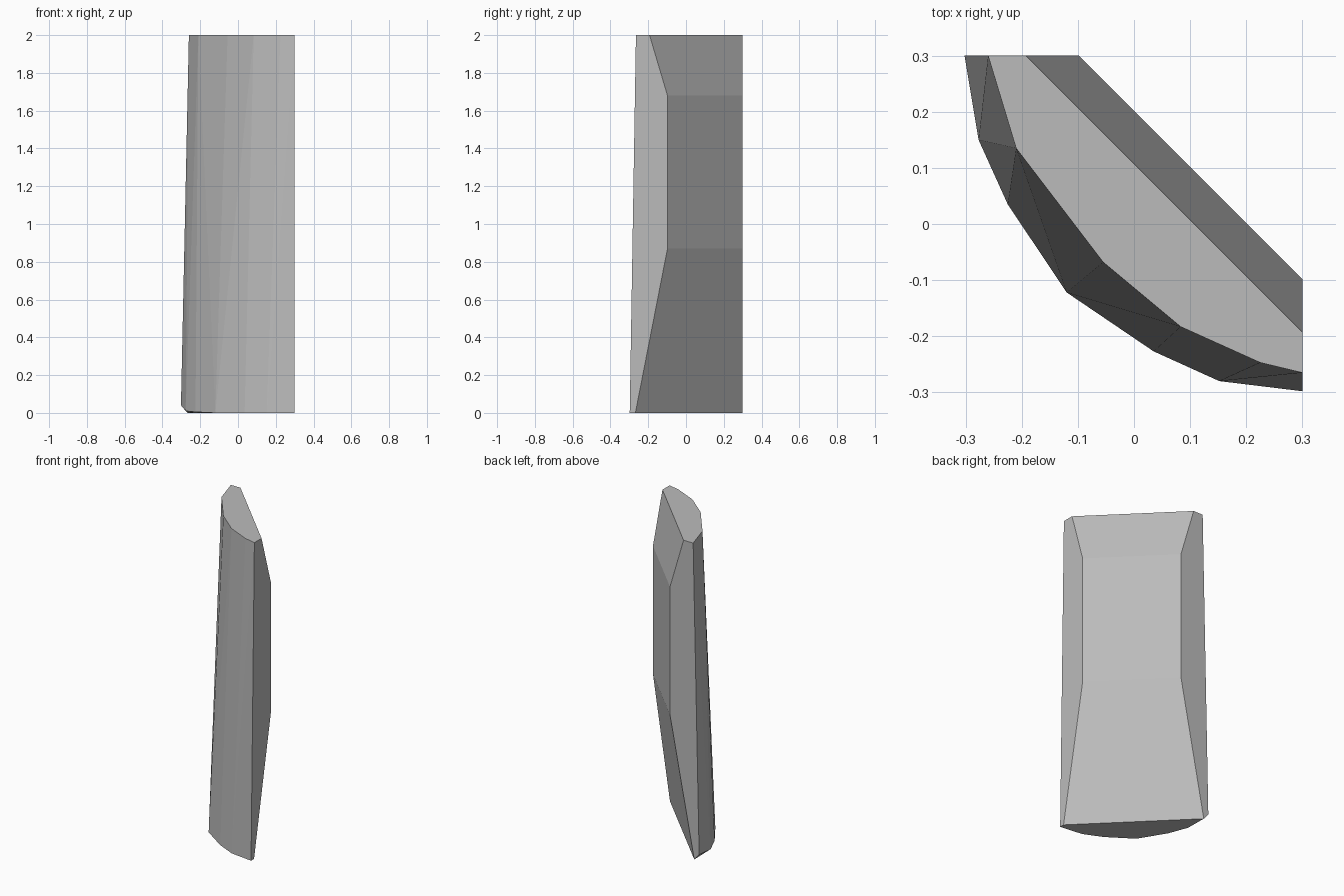
import bpy, bmesh

if "Cube" in bpy.data.objects:
    bpy.data.objects.remove(bpy.data.objects["Cube"])

# Outline of the curved outer side at the foot and at the top
foot_arc = [(-0.302, 0.3, 0.04), (-0.277, 0.15, 0.01), (-0.225, 0.035, 0.005),
            (-0.12, -0.122, 0), (0.035, -0.227, 0), (0.152, -0.28, 0), (0.3, -0.298, 0)]
top_arc = [(-0.26, 0.3), (-0.21, 0.135), (-0.055, -0.068), (0.083, -0.183),
           (0.225, -0.247), (0.3, -0.265)]
# Chamfered inner side: height and edge position, mirrored across the diagonal
inner_levels = [(0, -0.268), (0.87, -0.098), (1.68, -0.098), (2, -0.193)]

points = foot_arc + [(x, y, 2) for x, y in top_arc]
for z, edge in inner_levels:
    points += [(0.3, edge, z), (edge, 0.3, z)]

# Convex stone block
bm = bmesh.new()
verts = [bm.verts.new(p) for p in points]
hull = bmesh.ops.convex_hull(bm, input=verts)
bmesh.ops.delete(bm, geom=[v for v in bm.verts if not v.link_faces], context='VERTS')
bmesh.ops.dissolve_limit(bm, angle_limit=0.01, verts=bm.verts, edges=bm.edges)
bmesh.ops.recalc_face_normals(bm, faces=bm.faces)
mesh = bpy.data.meshes.new("stone_block")
bm.to_mesh(mesh)
bm.free()

grey = bpy.data.materials.new("stone_grey")
grey.diffuse_color = (0.5, 0.5, 0.5, 1)
grey.use_nodes = True
grey.node_tree.nodes["Principled BSDF"].inputs["Base Color"].default_value = grey.diffuse_color
mesh.materials.append(grey)
block = bpy.data.objects.new("stone_block", mesh)
bpy.context.collection.objects.link(block)
